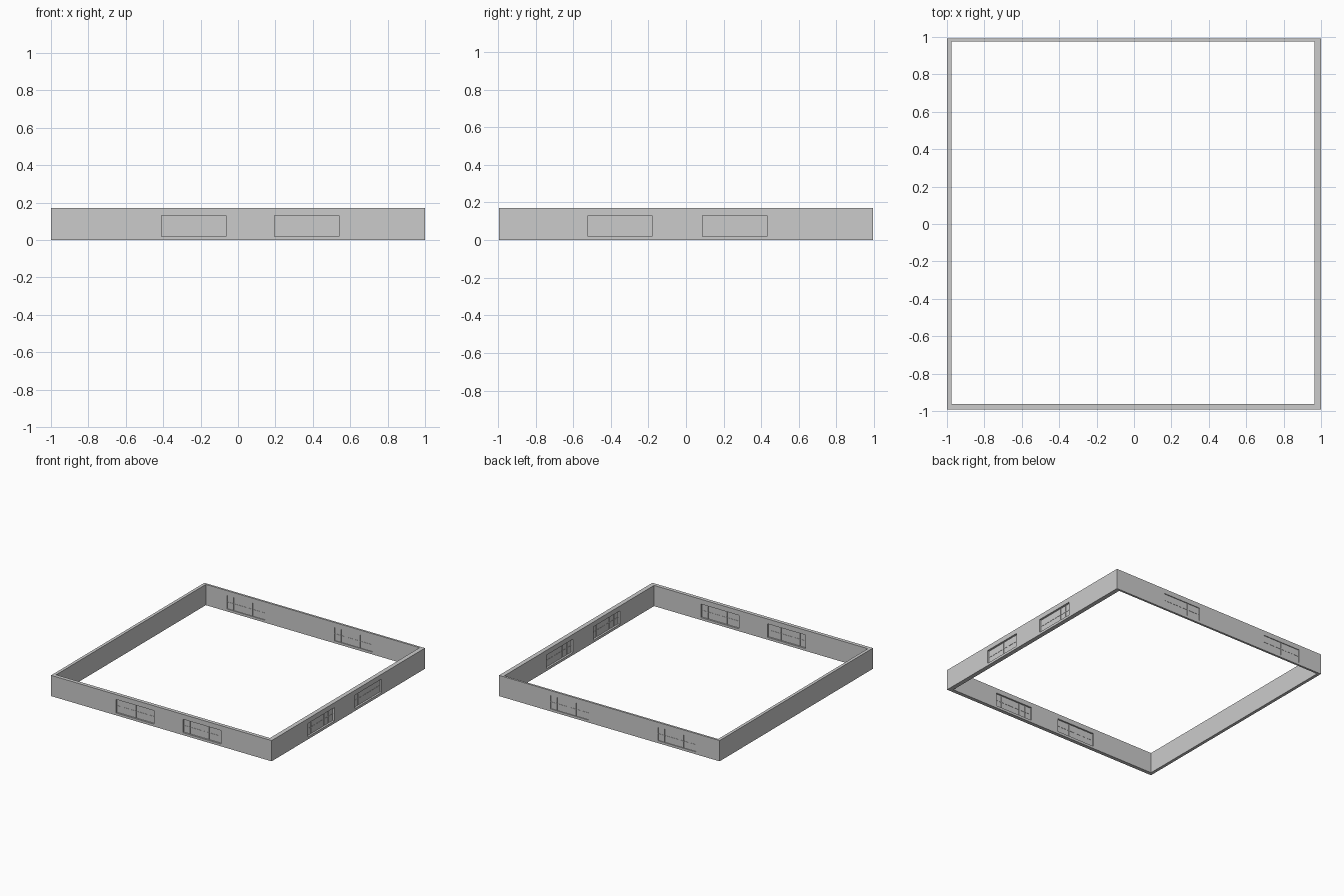
import bpy, bmesh
from mathutils import Matrix, Vector

if "Cube" in bpy.data.objects:
    bpy.data.objects.remove(bpy.data.objects["Cube"])

H = 0.17                                   # wall height
OUT = (-1.0, -0.993, 1.0, 0.993)           # outer outline
INN = (-0.975, -0.963, 0.964, 0.976)       # inner outline
Z0, Z1 = 0.02, 0.13                        # window sill and head


def add_box(bm, lo, hi):
    lo, hi = Vector(lo), Vector(hi)
    m = Matrix.Translation((lo + hi) / 2) @ Matrix.Diagonal((*(hi - lo), 1))
    bmesh.ops.create_cube(bm, size=1, matrix=m)


def finish(bm, name):
    me = bpy.data.meshes.new(name)
    bm.to_mesh(me)
    bm.free()
    ob = bpy.data.objects.new(name, me)
    bpy.context.collection.objects.link(ob)
    return ob


# Windows: wall name, axis along the wall, wall depth range, spans
WINDOWS = [
    ("front", 0, (OUT[1], INN[1]), [(-0.41, -0.065), (0.195, 0.54)]),
    ("back", 0, (INN[3], OUT[3]), [(-0.785, -0.44), (0.19, 0.535)]),
    ("right", 1, (INN[2], OUT[2]), [(-0.52, -0.18), (0.087, 0.432)]),
]


def wall_box(bm, axis, a, d, z):
    """Box given by ranges along the wall, through it, and in height."""
    x, y = (a, d) if axis == 0 else (d, a)
    add_box(bm, (x[0], y[0], z[0]), (x[1], y[1], z[1]))


# Ring of four walls
bm = bmesh.new()
add_box(bm, (OUT[0], OUT[1], 0), (OUT[2], OUT[3], H))
walls = finish(bm, "walls")

# Cutter: courtyard and window openings
bm = bmesh.new()
add_box(bm, (INN[0], INN[1], -0.1), (INN[2], INN[3], H + 0.1))
yard = finish(bm, "courtyard_cutter")
bm = bmesh.new()
for name, axis, d, spans in WINDOWS:
    for a in spans:
        wall_box(bm, axis, a, (d[0] - 0.01, d[1] + 0.01), (Z0, Z1))
holes = finish(bm, "window_cutter")

bpy.context.view_layer.objects.active = walls
for cutter in (yard, holes):
    mod = walls.modifiers.new("cut", 'BOOLEAN')
    mod.object = cutter
    mod.operation = 'DIFFERENCE'
    mod.solver = 'EXACT'
    bpy.ops.object.modifier_apply(modifier=mod.name)
    bpy.data.objects.remove(cutter)

# Recessed panes with a six by two grid of slim glazing bars
for name, axis, d, spans in WINDOWS:
    mid = (d[0] + d[1]) / 2
    pane, bar, w = 0.002, 0.004, 0.0015
    for i, a in enumerate(spans):
        bm = bmesh.new()
        wall_box(bm, axis, a, (mid - pane, mid + pane), (Z0, Z1))
        finish(bm, f"{name}_window_pane_{i + 1}")
        bm = bmesh.new()
        for k in range(1, 6):
            p = a[0] + (a[1] - a[0]) * k / 6
            wall_box(bm, axis, (p - w, p + w), (mid - bar, mid + bar), (Z0, Z1))
        zm = (Z0 + Z1) / 2
        wall_box(bm, axis, a, (mid - bar, mid + bar), (zm - w, zm + w))
        finish(bm, f"{name}_window_bars_{i + 1}")
